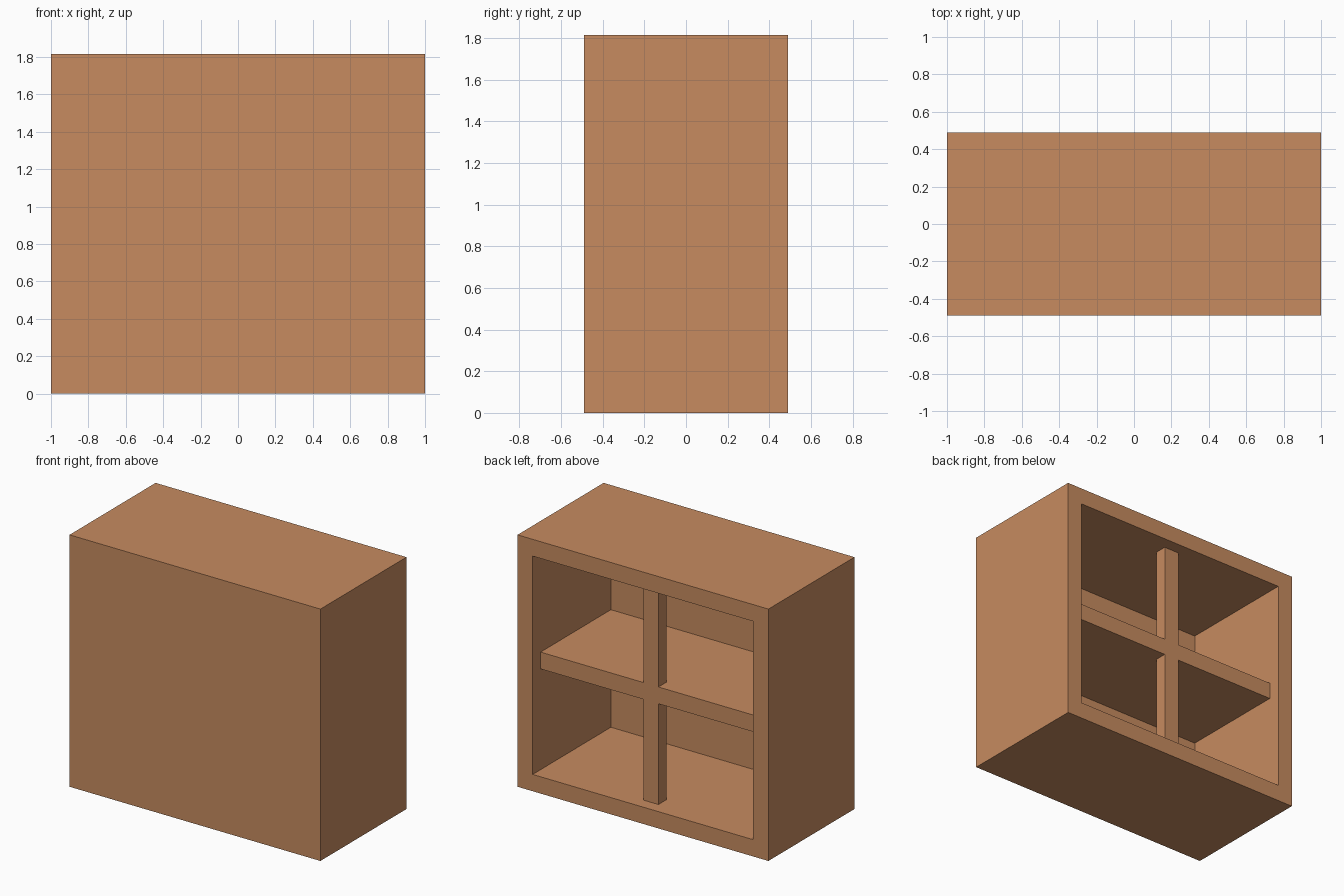
import bpy
import bmesh
from mathutils import Vector

if "Cube" in bpy.data.objects:
    bpy.data.objects.remove(bpy.data.objects["Cube"])

W, D, H = 2.0, 0.98, 1.815   # overall size
T = 0.121                    # board thickness
P = 0.09                     # front panel thickness, divider recess and depth

wood = bpy.data.materials.new("wood")
wood.diffuse_color = (0.57, 0.26, 0.117, 1)
wood.use_nodes = True
wood.node_tree.nodes["Principled BSDF"].inputs["Base Color"].default_value = wood.diffuse_color


def add_object(name, bm):
    bmesh.ops.recalc_face_normals(bm, faces=bm.faces[:])
    mesh = bpy.data.meshes.new(name)
    bm.to_mesh(mesh)
    bm.free()
    mesh.materials.append(wood)
    obj = bpy.data.objects.new(name, mesh)
    bpy.context.collection.objects.link(obj)
    return obj


def box_bmesh(lo, hi):
    lo, hi = Vector(lo), Vector(hi)
    bm = bmesh.new()
    bmesh.ops.create_cube(bm, size=1)
    bmesh.ops.scale(bm, vec=hi - lo, verts=bm.verts[:])
    bmesh.ops.translate(bm, vec=(lo + hi) / 2, verts=bm.verts[:])
    return bm


# Cabinet body: box hollowed from the back, leaving the front panel
bm = box_bmesh((-W / 2, -D / 2, 0), (W / 2, D / 2, H))
bm.normal_update()
back = max(bm.faces, key=lambda f: f.normal.y)
bmesh.ops.inset_region(bm, faces=[back], thickness=T, use_even_offset=True)
cavity = bmesh.ops.extrude_discrete_faces(bm, faces=[back])["faces"][0]
bmesh.ops.translate(bm, vec=(0, P - D, 0), verts=cavity.verts[:])
add_object("cabinet_body", bm)

# Middle shelf, set back from the opening
edge = D / 2 - P
shelf_low, shelf_high = (H - T) / 2, (H + T) / 2
add_object("shelf", box_bmesh((T - W / 2, P - D / 2, shelf_low),
                              (W / 2 - T, edge, shelf_high)))

# Upright posts below and above the shelf, flush with its edge
for name, z0, z1 in (("lower_post", T, shelf_low),
                     ("upper_post", shelf_high, H - T)):
    add_object(name, box_bmesh((-T / 2, edge - P, z0), (T / 2, edge, z1)))
